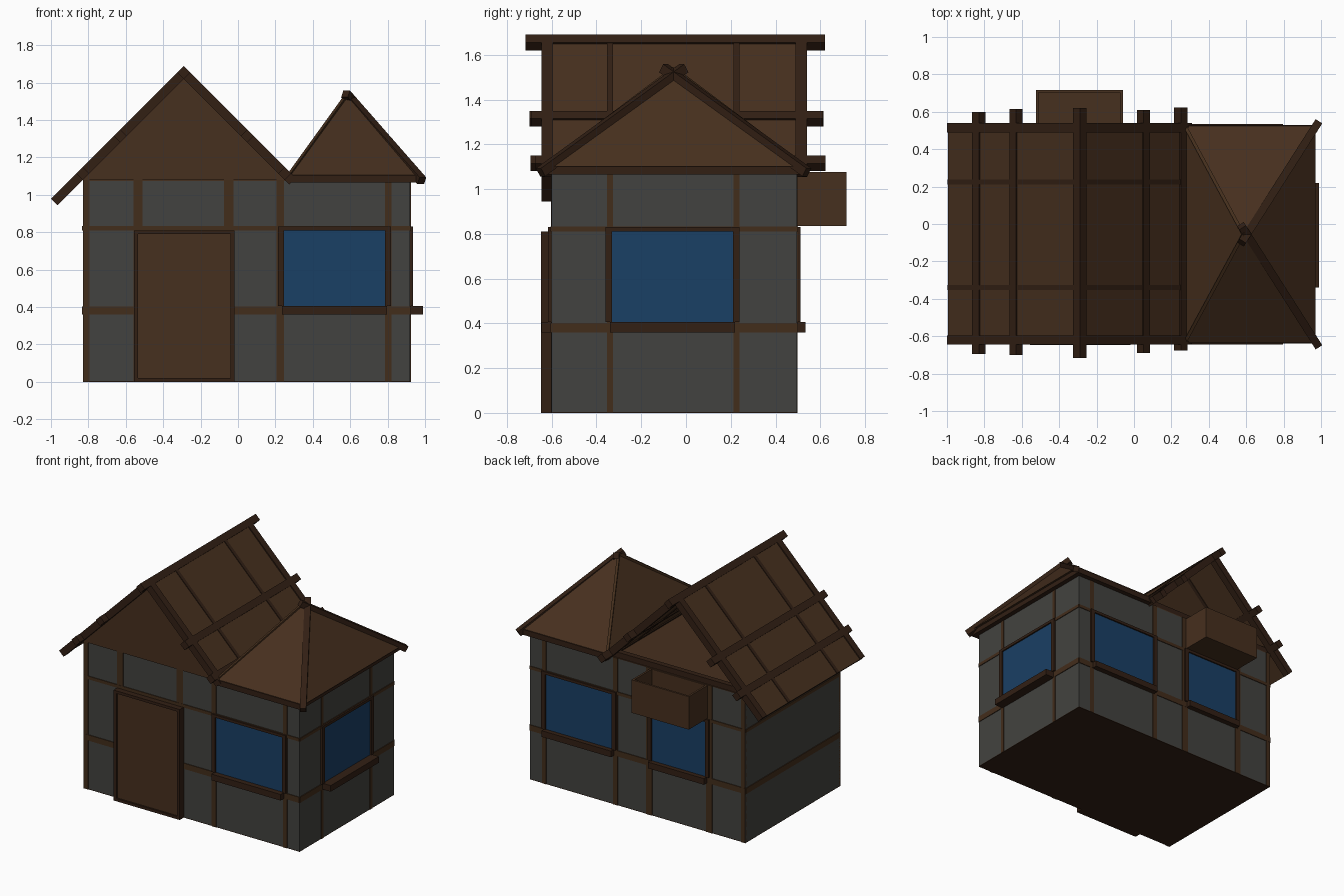
import bpy
import bmesh
from mathutils import Vector

if "Cube" in bpy.data.objects:
    bpy.data.objects.remove(bpy.data.objects["Cube"])


def material(name, rgb):
    m = bpy.data.materials.new(name)
    m.diffuse_color = (*rgb, 1)
    m.use_nodes = True
    m.node_tree.nodes["Principled BSDF"].inputs["Base Color"].default_value = m.diffuse_color
    return m


WALL = material("plaster", (0.055, 0.055, 0.05))
DARK = material("dark_timber", (0.032, 0.014, 0.007))
MID = material("timber", (0.055, 0.026, 0.011))
WOOD = material("planks", (0.062, 0.029, 0.013))
GLASS = material("glass", (0.01, 0.05, 0.13))


def finish(name, bm, mat):
    bmesh.ops.recalc_face_normals(bm, faces=bm.faces)
    me = bpy.data.meshes.new(name)
    bm.to_mesh(me)
    bm.free()
    me.materials.append(mat)
    ob = bpy.data.objects.new(name, me)
    bpy.context.collection.objects.link(ob)
    return ob


def box(name, x0, x1, y0, y1, z0, z1, mat):
    bm = bmesh.new()
    bmesh.ops.create_cube(bm, size=1)
    bmesh.ops.scale(bm, verts=bm.verts, vec=(abs(x1 - x0), abs(y1 - y0), abs(z1 - z0)))
    bmesh.ops.translate(bm, verts=bm.verts, vec=((x0 + x1) / 2, (y0 + y1) / 2, (z0 + z1) / 2))
    return finish(name, bm, mat)


def prism(name, pts, y0, y1, mat):
    """Extrude an x-z profile along y."""
    bm = bmesh.new()
    face = bm.faces.new([bm.verts.new((x, y0, z)) for x, z in pts])
    out = bmesh.ops.extrude_face_region(bm, geom=[face])
    new = [v for v in out["geom"] if isinstance(v, bmesh.types.BMVert)]
    bmesh.ops.translate(bm, verts=new, vec=(0, y1 - y0, 0))
    return finish(name, bm, mat)


def beam(name, p, q, w, mat):
    """Square beam between two points."""
    p, q = Vector(p), Vector(q)
    bm = bmesh.new()
    bmesh.ops.create_cube(bm, size=1)
    bmesh.ops.scale(bm, verts=bm.verts, vec=(w, w, (q - p).length))
    ob = finish(name, bm, mat)
    ob.location = (p + q) / 2
    ob.rotation_mode = 'QUATERNION'
    ob.rotation_quaternion = (q - p).to_track_quat('Z', 'Y')
    return ob


X0, X1, Y0, Y1, H = -0.83, 0.92, -0.60, 0.495, 1.08


def on_wall(side, name, u0, u1, z0, z1, depth, mat):
    """Box standing proud of one wall by depth; u runs along the wall."""
    if side == "front":
        return box(name, u0, u1, Y0 - depth, Y0 + 0.01, z0, z1, mat)
    if side == "back":
        return box(name, u0, u1, Y1 - 0.01, Y1 + depth, z0, z1, mat)
    if side == "right":
        return box(name, X1 - 0.01, X1 + depth, u0, u1, z0, z1, mat)
    return box(name, X0 - depth, X0 + 0.01, u0, u1, z0, z1, mat)


def window(side, u0, u1, sill):
    z0, z1, f = 0.405, 0.81, 0.03
    on_wall(side, side + "_window_pane", u0, u1, z0, z1, 0.006, GLASS)
    on_wall(side, side + "_window_left", u0 - f, u0, z0, z1 + 0.02, 0.016, DARK)
    on_wall(side, side + "_window_right", u1, u1 + f, z0, z1 + 0.02, 0.016, DARK)
    on_wall(side, side + "_window_head", u0, u1, z1, z1 + 0.02, 0.016, DARK)
    on_wall(side, side + "_window_sill", u0 - 0.01, u1 + 0.01, 0.36, z0, sill, DARK)


# House body, ground floor plate and attic floor
box("walls", X0, X1, Y0, Y1, 0.005, H - 0.005, WALL)
box("floor", X0, X1, Y0, Y1, 0, 0.005, DARK)
box("attic_floor", X0, X1, Y0, Y1, H - 0.005, H, WOOD)

# Timber framing
T = 0.004
for s in ("front", "back"):
    for u0, u1 in ((-0.83, -0.795), (0.207, 0.245), (0.787, 0.82)):
        on_wall(s, s + "_post", u0, u1, 0, H, T, MID)
    for u0, u1 in ((-0.56, -0.51), (-0.075, -0.025)):
        on_wall(s, s + "_post", u0, u1, 0, H, T, MID)
for u in (-0.34, 0.225):
    on_wall("right", "right_post", u - 0.013, u + 0.013, 0, H, T, MID)
for s in ("front", "back", "left", "right"):
    a, b = (X0, X1) if s in ("front", "back") else (Y0, Y1)
    on_wall(s, s + "_lower_rail", a, b, 0.36, 0.402, T + 0.001, MID)
    on_wall(s, s + "_upper_rail", a, b, 0.81, 0.833, T + 0.001, MID)

# Windows
window("front", 0.245, 0.787, 0.045)
window("back", 0.245, 0.787, 0.04)
window("back", -0.51, -0.075, 0.04)
window("right", -0.33, 0.21, 0.07)

# Door with frame
on_wall("front", "door", -0.535, -0.04, 0.02, 0.79, 0.035, WOOD)
for n, u0, u1, z0, z1 in (("door_jamb", -0.557, -0.535, 0, 0.81), ("door_jamb", -0.04, -0.02, 0, 0.81),
                          ("door_head", -0.535, -0.04, 0.79, 0.81), ("door_threshold", -0.535, -0.04, 0, 0.02)):
    on_wall("front", n, u0, u1, z0, z1, 0.047, DARK)

# Open-topped hanging box on the back wall
bx0, bx1, by1, bz0, bz1, t = -0.525, -0.06, 0.717, 0.835, 1.077, 0.015
box("back_box_bottom", bx0, bx1, Y1, by1, bz0, bz0 + t, WOOD)
box("back_box_front", bx0, bx1, by1 - t, by1, bz0 + t, bz1, WOOD)
box("back_box_side", bx0, bx0 + t, Y1, by1 - t, bz0 + t, bz1, WOOD)
box("back_box_side", bx1 - t, bx1, Y1, by1 - t, bz0 + t, bz1, WOOD)
box("back_box_inner", bx0 + t, bx1 - t, Y1, Y1 + 0.008, bz0 + t, bz1, WOOD)

# Main gable roof: planks, rafters, purlins
RX, RZ, K = -0.29, 1.69, 0.7071


def slope(name, s, run, t0, t1, y0, y1, mat):
    xe, ze = RX + s * run, RZ - run
    prism(name, [(RX, RZ - t0 / K), (xe - s * t0 * K, ze - t0 * K),
                 (xe - s * t1 * K, ze - t1 * K), (RX, RZ - t1 / K)], y0, y1, mat)


for s, run in ((-1, 0.71), (1, 0.60)):
    slope("roof_planks", s, run, 0.008, 0.042, -0.6, 0.495, WOOD)
    slope("front_barge_rafter", s, run, 0, 0.05, -0.645, -0.595, DARK)
    slope("back_barge_rafter", s, run, 0, 0.05, 0.49, 0.54, DARK)
    for y in (-0.34, 0.225):
        slope("rafter", s, run, 0.003, 0.047, y - 0.013, y + 0.013, DARK)
for d, y0, y1 in ((-0.54, -0.695, 0.6), (-0.34, -0.70, 0.615), (0, -0.717, 0.62),
                  (0.34, -0.69, 0.61), (0.54, -0.675, 0.623)):
    x, z, r = RX + d, RZ - abs(d) - 0.035, 0.035
    prism("ridge_beam" if d == 0 else "purlin",
          [(x - r, z), (x, z - r), (x + r, z), (x, z + r)], y0, y1, DARK)

# Front gable panel and the tie beam across the open back gable
prism("front_gable", [(-0.83, H), (0.25, H), (RX, 1.62)], -0.61, -0.585, WOOD)
box("back_tie_beam", -0.83, 0.26, 0.45, 0.49, H, H + 0.04, DARK)

# Hipped side roof with eaves board and hip poles
hx0, hx1, hy0, hy1, apex = 0.265, 0.97, -0.64, 0.53, Vector((0.585, -0.055, 1.535))
box("hip_eaves", hx0, hx1 - 0.015, hy0, hy1, 1.065, 1.105, DARK)
bm = bmesh.new()
base = [bm.verts.new((x, y, 1.1)) for x, y in ((hx0, hy0), (hx1, hy0), (hx1, hy1), (hx0, hy1))]
top = bm.verts.new(apex)
bm.faces.new(base)
for i in range(4):
    bm.faces.new((base[i], base[(i + 1) % 4], top))
finish("hip_roof", bm, WOOD)
beam("hip_pole", (0.983, 0.54, 1.075), (0.575, -0.10, 1.54), 0.042, DARK)
beam("hip_pole", (0.983, -0.65, 1.075), (0.575, -0.01, 1.54), 0.042, DARK)
for y in (hy0, hy1):
    beam("hip_batten", (hx0 + 0.01, y * 0.98, 1.105), apex, 0.018, MID)
